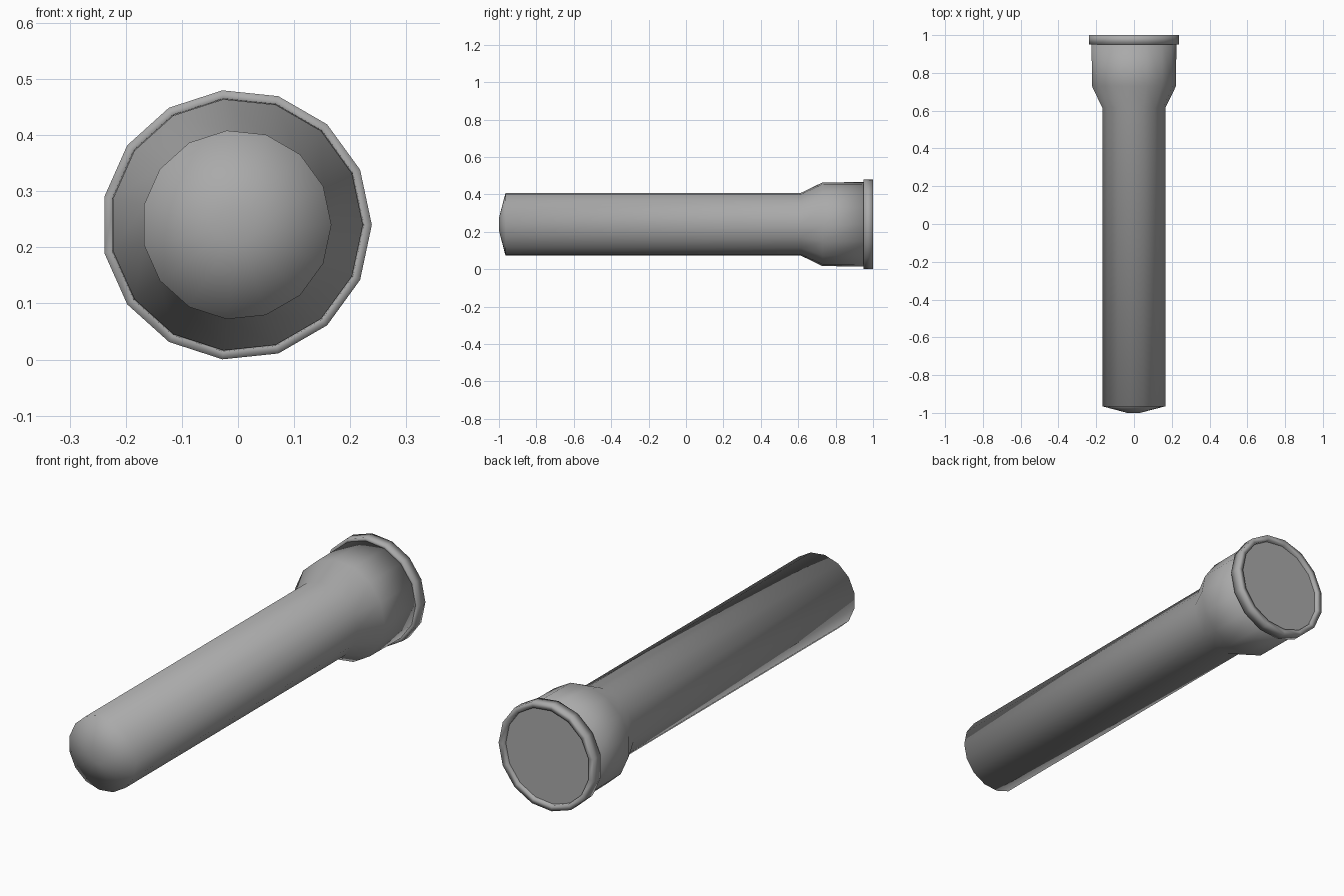
import bpy
import bmesh
from math import cos, sin, tau

cube = bpy.data.objects.get("Cube")
if cube:
    bpy.data.objects.remove(cube, do_unlink=True)

SIDES = 15
CENTRE_X, CENTRE_Z = -0.0025, 0.24

grey = bpy.data.materials.new("plain grey")
grey.use_nodes = True
colour = (0.4, 0.4, 0.4, 1)
grey.diffuse_color = colour
grey.node_tree.nodes["Principled BSDF"].inputs["Base Color"].default_value = colour


def lathe(name, profile, smooth=True, cap_start=False, cap_end=False, closed=False):
    """Turn (y, radius) points around the long axis."""
    bm = bmesh.new()
    rings = []
    for y, r in profile:
        angles = [tau * i / SIDES for i in range(SIDES)]
        rings.append([bm.verts.new((CENTRE_X + r * cos(a), y, CENTRE_Z + r * sin(a)))
                      for a in angles])
    pairs = list(zip(rings, rings[1:]))
    if closed:
        pairs.append((rings[-1], rings[0]))
    for a, b in pairs:
        for i in range(SIDES):
            j = (i + 1) % SIDES
            bm.faces.new((a[i], a[j], b[j], b[i]))
    if cap_start:
        bm.faces.new(rings[0])
    if cap_end:
        bm.faces.new(rings[-1])
    bmesh.ops.recalc_face_normals(bm, faces=bm.faces)
    for f in bm.faces:
        f.smooth = smooth
    mesh = bpy.data.meshes.new(name)
    bm.to_mesh(mesh)
    bm.free()
    mesh.materials.append(grey)
    obj = bpy.data.objects.new(name, mesh)
    bpy.context.collection.objects.link(obj)
    return obj


# Handle with shallow end cone, flaring into the lamp head
lathe("handle_and_head", [(-1, 0.034), (-0.965, 0.169), (0.615, 0.169),
                          (0.73, 0.225), (0.97, 0.227)],
      cap_start=True, cap_end=True)

# Raised ring around the lens
lathe("lens_ring", [(0.95, 0.222), (0.95, 0.241), (1, 0.241), (1, 0.215), (0.975, 0.215)],
      closed=True)

# Flat lens, slightly recessed
lathe("lens", [(0.975, 0.217), (0.985, 0.217)], smooth=False,
      cap_start=True, cap_end=True)
